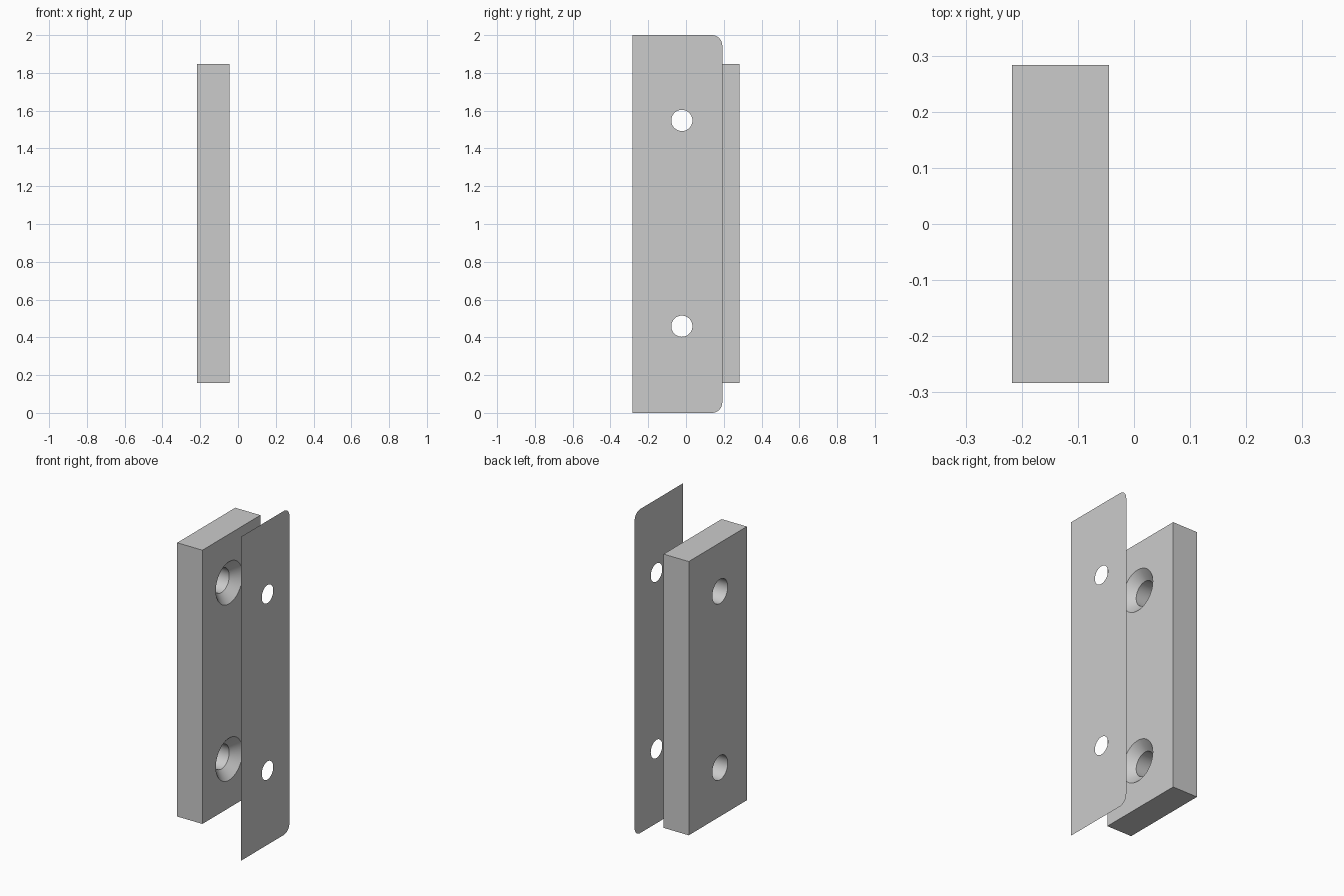
import bpy, bmesh
from math import sin, cos, pi

if "Cube" in bpy.data.objects:
    bpy.data.objects.remove(bpy.data.objects["Cube"])

HOLE_Y, HOLE_Z = -0.022, (0.459, 1.548)
SEG = 48


def arc(y, z, r, a0, a1, n):
    return [(y + r * cos(a0 + (a1 - a0) * i / n), z + r * sin(a0 + (a1 - a0) * i / n))
            for i in range(n + 1)]


def loop(bm, x, pts):
    """Closed edge loop in the plane x; returns its vertices."""
    vs = [bm.verts.new((x, y, z)) for y, z in pts]
    for a, b in zip(vs, vs[1:] + vs[:1]):
        bm.edges.new((a, b))
    return vs


def ring(bm, x, z, r):
    return loop(bm, x, arc(HOLE_Y, z, r, 0, 2 * pi, SEG)[:-1])


def fill(bm, loops, normal):
    """Fill an outline, leaving the inner loops as holes."""
    edges = [bm.edges.get((a, b)) for vs in loops for a, b in zip(vs, vs[1:] + vs[:1])]
    bmesh.ops.triangle_fill(bm, edges=edges, use_beauty=True, normal=normal)


def skin(bm, a, b):
    """Quads between two matching loops."""
    n = len(a)
    for i in range(n):
        j = (i + 1) % n
        bm.faces.new((a[i], a[j], b[j], b[i]))


def finish(bm, name):
    me = bpy.data.meshes.new(name)
    bm.to_mesh(me)
    bm.free()
    ob = bpy.data.objects.new(name, me)
    bpy.context.collection.objects.link(ob)
    bpy.ops.object.select_all(action='DESELECT')
    bpy.context.view_layer.objects.active = ob
    ob.select_set(True)
    bpy.ops.object.shade_smooth_by_angle(angle=pi / 6)


# Mounting block with two countersunk through holes
X0, X1, SINK = -0.217, -0.045, 0.052
bm = bmesh.new()
rect = [(-0.283, 0.158), (0.283, 0.158), (0.283, 1.848), (-0.283, 1.848)]
back, front = [loop(bm, X0, rect)], [loop(bm, X1, rect)]
skin(bm, back[0], front[0])
for z in HOLE_Z:
    bore = ring(bm, X0, z, 0.075)
    throat = ring(bm, X1 - SINK, z, 0.075)
    mouth = ring(bm, X1, z, 0.13)
    skin(bm, bore, throat)
    skin(bm, throat, mouth)
    back.append(bore)
    front.append(mouth)
fill(bm, back, (-1, 0, 0))
fill(bm, front, (1, 0, 0))
bmesh.ops.recalc_face_normals(bm, faces=bm.faces)
finish(bm, "mounting_block")

# Thin cover sheet, two rounded corners, two screw holes
R, Y1 = 0.055, 0.192
bm = bmesh.new()
outline = ([(-0.283, 0)] + arc(Y1 - R, R, R, -pi / 2, 0, 12)
           + arc(Y1 - R, 2 - R, R, 0, pi / 2, 12) + [(-0.283, 2)])
loops = [loop(bm, 0.217, outline)] + [ring(bm, 0.217, z, 0.056) for z in HOLE_Z]
fill(bm, loops, (1, 0, 0))
for f in bm.faces:
    f.normal_update()
    if f.normal.x < 0:
        f.normal_flip()
finish(bm, "cover_sheet")
